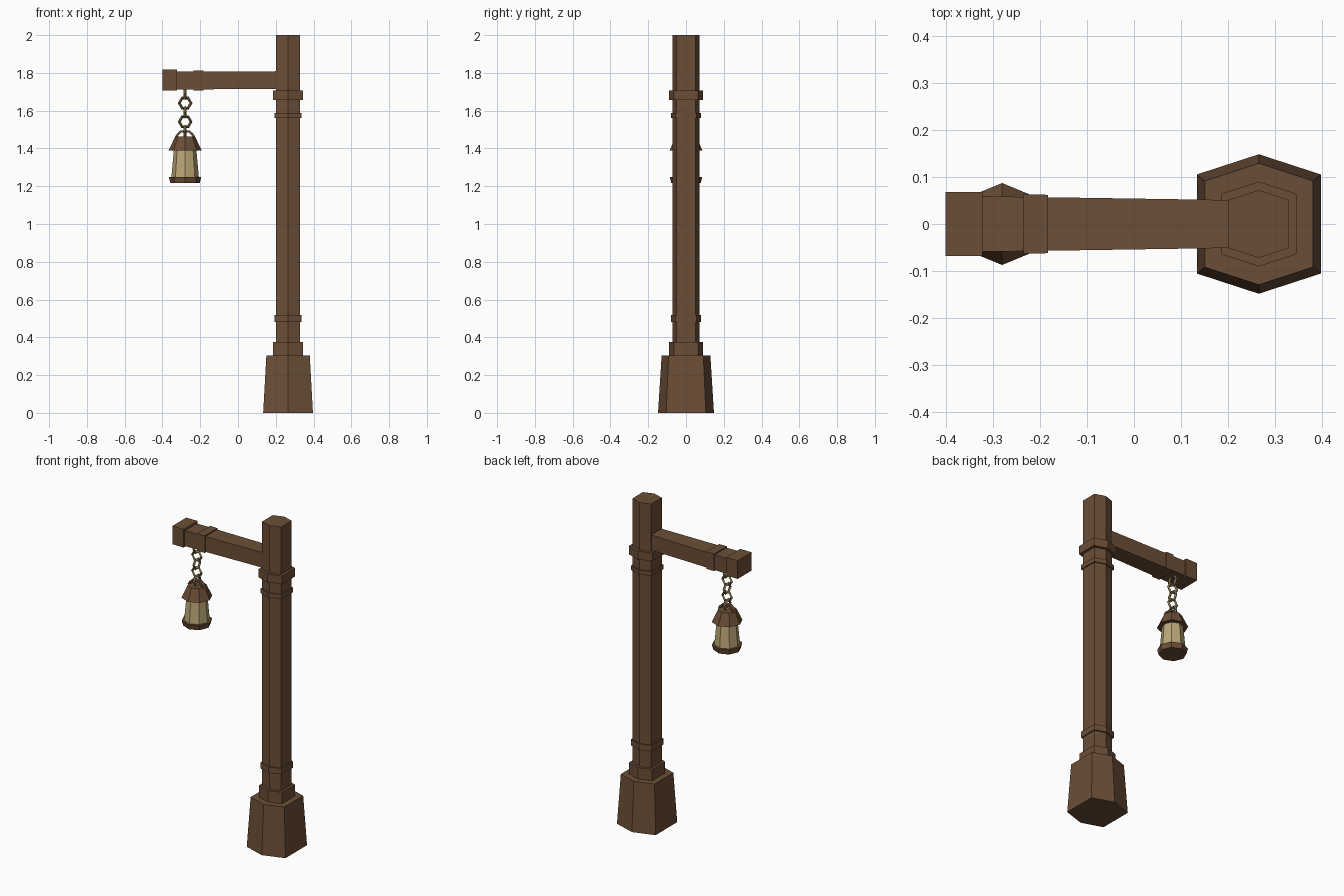
import bpy, bmesh, math
from mathutils import Vector

if "Cube" in bpy.data.objects:
    bpy.data.objects.remove(bpy.data.objects["Cube"])


def material(name, rgb):
    m = bpy.data.materials.new(name)
    m.diffuse_color = (*rgb, 1)
    m.use_nodes = True
    m.node_tree.nodes["Principled BSDF"].inputs["Base Color"].default_value = m.diffuse_color
    return m


WOOD = material("brown wood", (0.147, 0.076, 0.038))
GLASS = material("pale amber glass", (0.50, 0.39, 0.18))
CHAIN = material("old brass", (0.25, 0.195, 0.08))


def loft(name, rings, mat):
    """Closed solid through a list of equal-length point rings."""
    bm = bmesh.new()
    vs = [[bm.verts.new(p) for p in ring] for ring in rings]
    n = len(vs[0])
    for a, b in zip(vs, vs[1:]):
        for i in range(n):
            j = (i + 1) % n
            bm.faces.new((a[i], a[j], b[j], b[i]))
    bm.faces.new(vs[0][::-1])
    bm.faces.new(vs[-1])
    bmesh.ops.recalc_face_normals(bm, faces=bm.faces)
    me = bpy.data.meshes.new(name)
    bm.to_mesh(me)
    bm.free()
    me.materials.append(mat)
    ob = bpy.data.objects.new(name, me)
    bpy.context.collection.objects.link(ob)
    return ob


PX, LX = 0.265, -0.28   # post and lantern centres


def post_ring(z, r):
    shape = [(0, 1), (-.89, .71), (-.89, -.71), (0, -1), (.89, -.71), (.89, .71)]
    return [(PX + x * r, y * r, z) for x, y in shape]


def oct_ring(z, r):
    return [(LX + r * math.cos(i * math.pi / 4), r * math.sin(i * math.pi / 4), z) for i in range(8)]


def beam_ring(x, hy, z0, z1):
    return [(x, -hy, z0), (x, hy, z0), (x, hy, z1), (x, -hy, z1)]


# Post, footing and collars: name, (z, radius) sections
for name, sections in [
    ("footing", [(0, .148), (.305, .129)]),
    ("post", [(.30, .072), (2.0, .072)]),
    ("footing_collar", [(.305, .089), (.375, .089)]),
    ("lower_band", [(.48, .08), (.517, .08)]),
    ("upper_band", [(1.56, .08), (1.587, .08)]),
    ("arm_collar", [(1.657, .09), (1.708, .09)]),
]:
    loft(name, [post_ring(z, r) for z, r in sections], WOOD)

# Arm with its band and end block
loft("arm", [beam_ring(-.33, .059, 1.712, 1.806), beam_ring(.26, .05, 1.716, 1.809)], WOOD)
loft("arm_band", [beam_ring(-.235, .063, 1.708, 1.813), beam_ring(-.183, .062, 1.708, 1.813)], WOOD)
loft("arm_end", [beam_ring(-.4, .068, 1.706, 1.818), beam_ring(-.322, .068, 1.706, 1.818)], WOOD)

# Lantern
loft("lantern_base", [oct_ring(1.218, .078), oct_ring(1.25, .086)], WOOD)
loft("lantern_glass", [oct_ring(1.245, .073), oct_ring(1.41, .058)], GLASS)
loft("lantern_roof", [oct_ring(1.39, .087), oct_ring(1.462, .053)], WOOD)

# Carrying arch over the roof
pts = [(-.05, 1.455), (-.04, 1.473), (-.022, 1.49), (.022, 1.49), (.04, 1.473), (.05, 1.455)]
rings = []
for x, z in pts:
    out = Vector((x, 0, z - 1.43)).normalized() * .006
    c = Vector((LX, 0, z)) + Vector((x, 0, 0))
    w = Vector((0, .012, 0))
    rings.append([c + out + w, c + out - w, c - out - w, c - out + w])
loft("lantern_handle", rings, WOOD)

# Chain of six-sided links, alternately turned
for i in range(5):
    bpy.ops.mesh.primitive_torus_add(
        major_segments=6, minor_segments=4, major_radius=.031, minor_radius=.008,
        location=(LX, 0, 1.69 - i * .0495),
        rotation=(math.pi / 2, 0, 0 if i % 2 else math.pi / 2))
    link = bpy.context.object
    link.name = f"chain_link_{i + 1}"
    link.data.materials.append(CHAIN)
    for f in link.data.polygons:
        f.use_smooth = False
